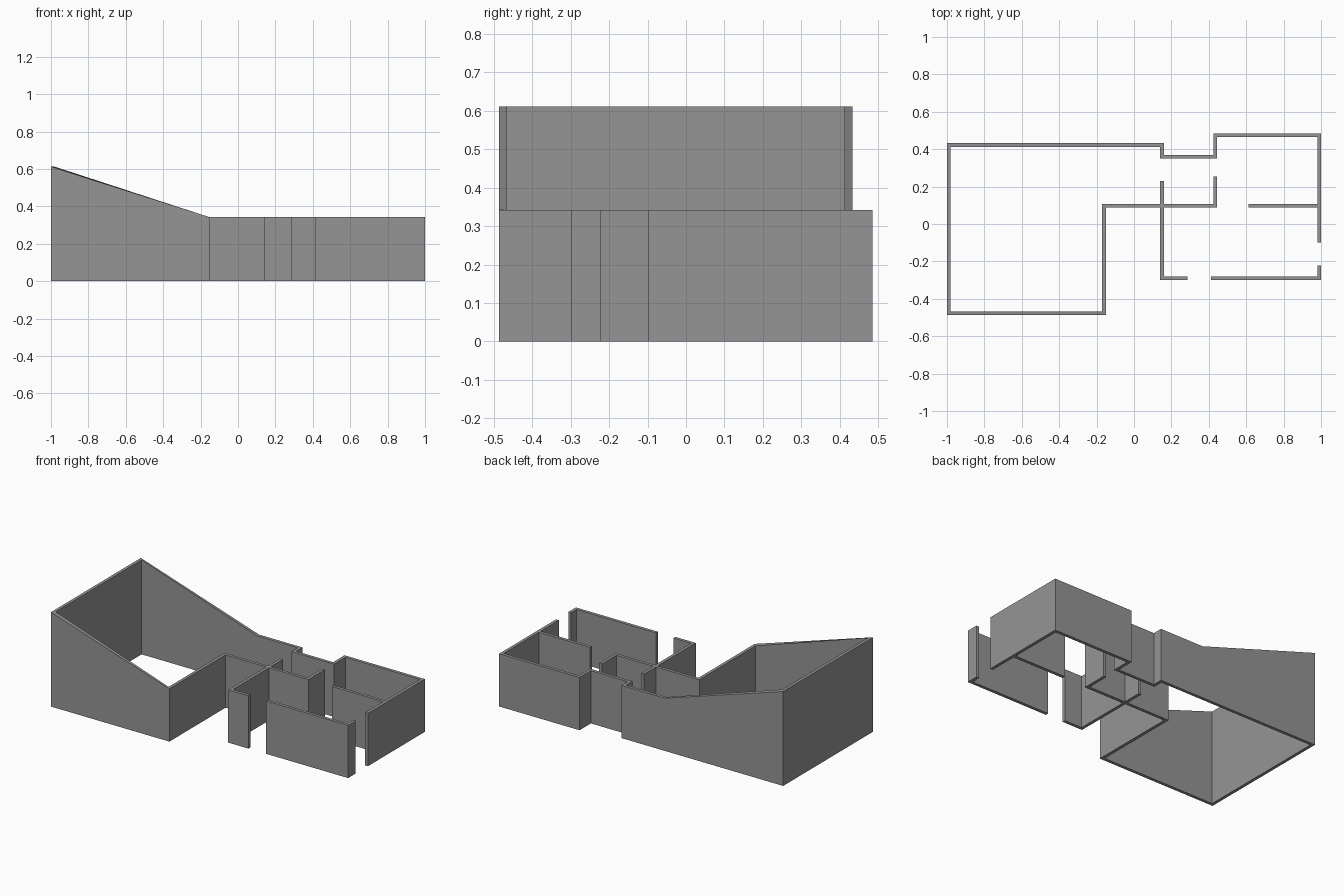
import bpy
import bmesh
from mathutils import Vector

cube = bpy.data.objects.get("Cube")
if cube:
    bpy.data.objects.remove(cube, do_unlink=True)

GREY = (0.3, 0.3, 0.3, 1.0)
plaster = bpy.data.materials.new("grey plaster")
plaster.use_nodes = True
plaster.diffuse_color = GREY
plaster.node_tree.nodes["Principled BSDF"].inputs["Base Color"].default_value = GREY

THICK = 0.02
LOW, HIGH = 0.342, 0.612


def wall(name, path):
    """Mitred wall along a centreline of (x, y) or (x, y, height) points."""
    pts = [Vector(p[:2]) for p in path]
    tops = [p[2] if len(p) > 2 else LOW for p in path]
    dirs = [(b - a).normalized() for a, b in zip(pts, pts[1:])]
    bm = bmesh.new()
    rings = []
    for i, (p, top) in enumerate(zip(pts, tops)):
        d0, d1 = dirs[max(i - 1, 0)], dirs[min(i, len(dirs) - 1)]
        n0, n1 = Vector((-d0.y, d0.x)), Vector((-d1.y, d1.x))
        off = (n0 + n1) / (1 + n0.dot(n1)) * THICK / 2
        a, b = p + off, p - off
        rings.append([bm.verts.new((q.x, q.y, z))
                      for q, z in ((a, 0), (b, 0), (b, top), (a, top))])
    for r, s in zip(rings, rings[1:]):
        for k in range(4):
            m = (k + 1) % 4
            bm.faces.new((r[k], r[m], s[m], s[k]))
    bm.faces.new(rings[0])
    bm.faces.new(rings[-1])
    bmesh.ops.recalc_face_normals(bm, faces=bm.faces)
    mesh = bpy.data.meshes.new(name)
    bm.to_mesh(mesh)
    bm.free()
    mesh.materials.append(plaster)
    bpy.context.collection.objects.link(bpy.data.objects.new(name, mesh))


# Sloped hall, corridor and back room in one continuous run
wall("main_walls", [
    (0.434, 0.255), (0.434, 0.098), (-0.161, 0.098), (-0.161, -0.477),
    (-0.99, -0.477, HIGH), (-0.99, 0.423, HIGH), (-0.152, 0.423),
    (0.15, 0.423), (0.15, 0.359), (0.434, 0.359), (0.434, 0.475),
    (0.99, 0.475), (0.99, -0.098)])

# Front room, with door gaps left between the runs
wall("entrance_wall", [(0.15, 0.23), (0.15, -0.29), (0.285, -0.29)])
wall("front_corner_wall", [(0.412, -0.29), (0.99, -0.29), (0.99, -0.223)])
wall("room_partition", [(0.612, 0.098), (0.981, 0.098)])
